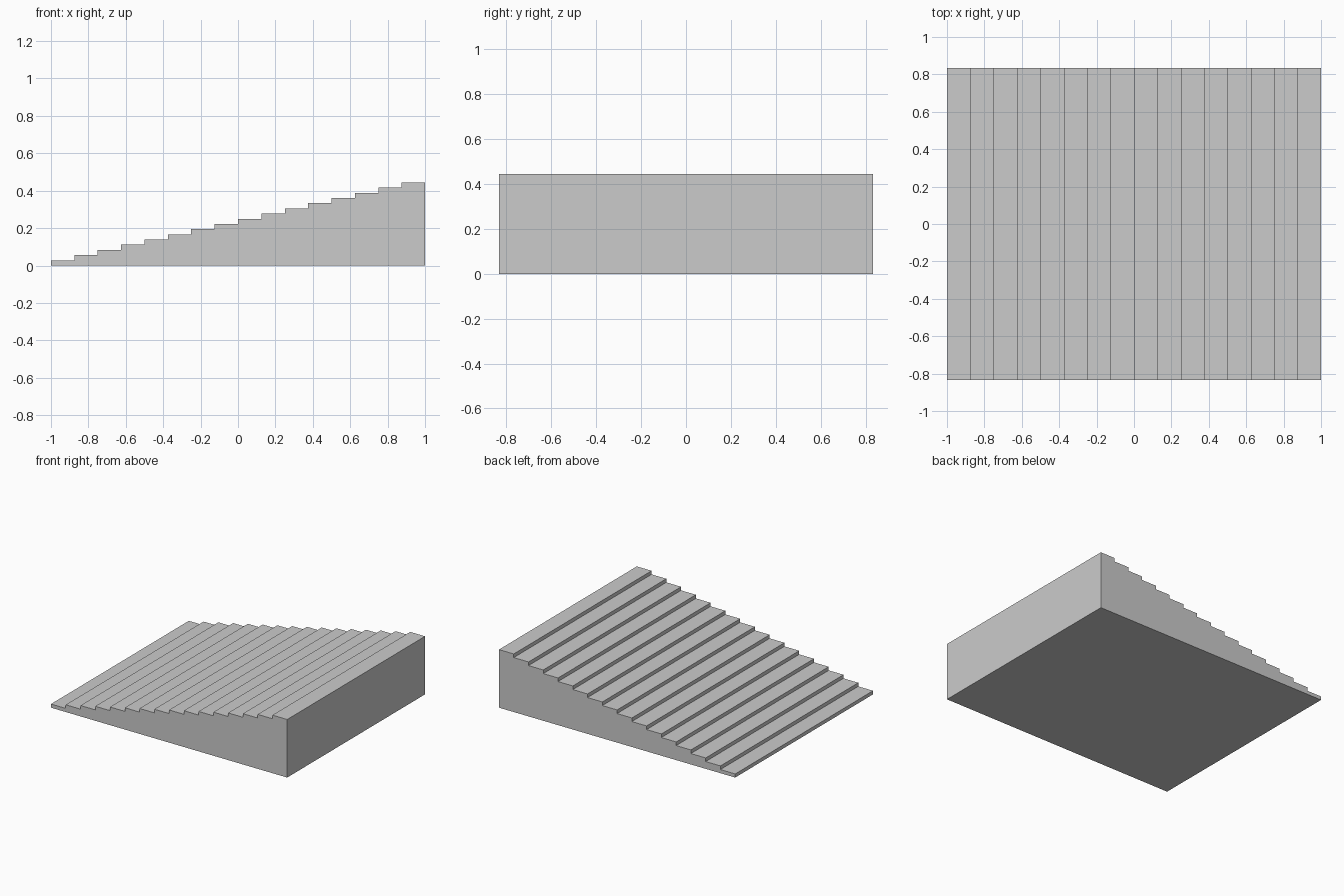
import bpy
import bmesh

if "Cube" in bpy.data.objects:
    bpy.data.objects.remove(bpy.data.objects["Cube"])

STEPS = 16
LENGTH, WIDTH, HEIGHT = 2.0, 5 / 3, 4 / 9
run, rise = LENGTH / STEPS, HEIGHT / STEPS

# Stepped side profile, climbing toward +x
profile = [(-LENGTH / 2, 0)]
for i in range(STEPS):
    x, z = -LENGTH / 2 + i * run, (i + 1) * rise
    profile += [(x, z), (x + run, z)]
profile.append((LENGTH / 2, 0))

# Solid staircase: profile extruded across the width
bm = bmesh.new()
face = bm.faces.new([bm.verts.new((x, -WIDTH / 2, z)) for x, z in profile])
side = bmesh.ops.extrude_face_region(bm, geom=[face])
verts = [g for g in side["geom"] if isinstance(g, bmesh.types.BMVert)]
bmesh.ops.translate(bm, verts=verts, vec=(0, WIDTH, 0))
bmesh.ops.recalc_face_normals(bm, faces=bm.faces)

mesh = bpy.data.meshes.new("staircase")
bm.to_mesh(mesh)
bm.free()
bpy.context.collection.objects.link(bpy.data.objects.new("staircase", mesh))
